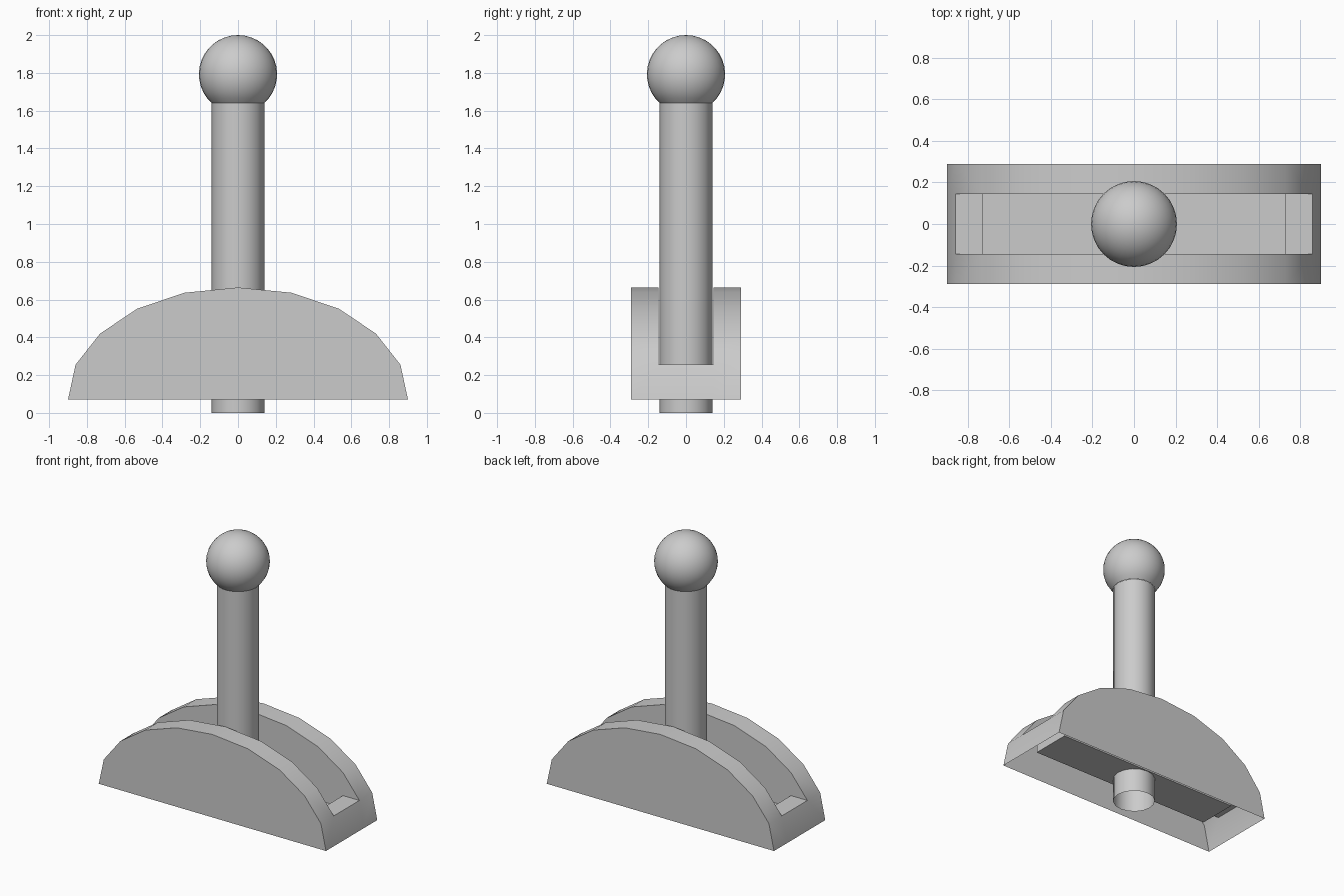
import bpy, bmesh, math

if "Cube" in bpy.data.objects:
    bpy.data.objects.remove(bpy.data.objects["Cube"])

def finish(name, bm, angle=30):
    bmesh.ops.remove_doubles(bm, verts=bm.verts, dist=1e-4)
    bmesh.ops.recalc_face_normals(bm, faces=bm.faces)
    mesh = bpy.data.meshes.new(name)
    bm.to_mesh(mesh)
    bm.free()
    obj = bpy.data.objects.new(name, mesh)
    bpy.context.collection.objects.link(obj)
    bpy.ops.object.select_all(action='DESELECT')
    obj.select_set(True)
    bpy.context.view_layer.objects.active = obj
    bpy.ops.object.shade_smooth_by_angle(angle=math.radians(angle))
    return obj

def strip(bm, profile, y0, y1):
    """Sweep an x-z profile from y0 to y1."""
    rows = [[bm.verts.new((x, y, z)) for x, z in profile] for y in (y0, y1)]
    for i in range(len(profile) - 1):
        bm.faces.new((rows[0][i], rows[0][i + 1], rows[1][i + 1], rows[1][i]))

def plate(bm, outline, y):
    bm.faces.new([bm.verts.new((x, y, z)) for x, z in outline])

def lathe(name, profile, steps):
    bm = bmesh.new()
    verts = [bm.verts.new((r, 0, z)) for r, z in profile]
    edges = [bm.edges.new(pair) for pair in zip(verts, verts[1:])]
    bmesh.ops.spin(bm, geom=verts + edges, cent=(0, 0, 0), axis=(0, 0, 1),
                   angle=math.tau, steps=steps, use_duplicate=False)
    return finish(name, bm)

def mirrored(half):
    return half + [(-x, z) for x, z in reversed(half) if x != 0]

W, S = 0.29, 0.145      # half width of housing and of slot
FLOOR = 0.17
arch = mirrored([(0.86, 0.255), (0.73, 0.42), (0.533, 0.552), (0.283, 0.636), (0, 0.664)])
foot = (0.90, 0.07)

# Slotted arched housing, open underneath
bm = bmesh.new()
floor = mirrored([(0.86, 0.255), (0.73, 0.255), (0.73, FLOOR)])
for s in (1, -1):
    plate(bm, [foot] + arch + [(-foot[0], foot[1])], s * W)
    strip(bm, arch, s * S, s * W)
    # Slot side wall between the arch and the stepped floor
    plate(bm, arch + floor[::-1][1:-1], s * S)
    # End wall, split to meet the slot corners
    for y0, y1 in ((-W, -S), (-S, S), (S, W)):
        strip(bm, [(s * foot[0], foot[1]), (s * 0.86, 0.255)], y0, y1)
strip(bm, floor, -S, S)
finish("lever_housing", bm)

# Lever shaft, an open tube
R, NECK = 0.14, 1.64
lathe("lever_shaft", [(R, 0), (R, NECK)], 16)

# Ball knob, open where the shaft enters
BR, BZ = 0.207, 1.793
end = math.pi - math.asin(R / BR)
lathe("ball_knob", [(BR * math.sin(end * i / 14), BZ + BR * math.cos(end * i / 14))
                    for i in range(15)], 32)
